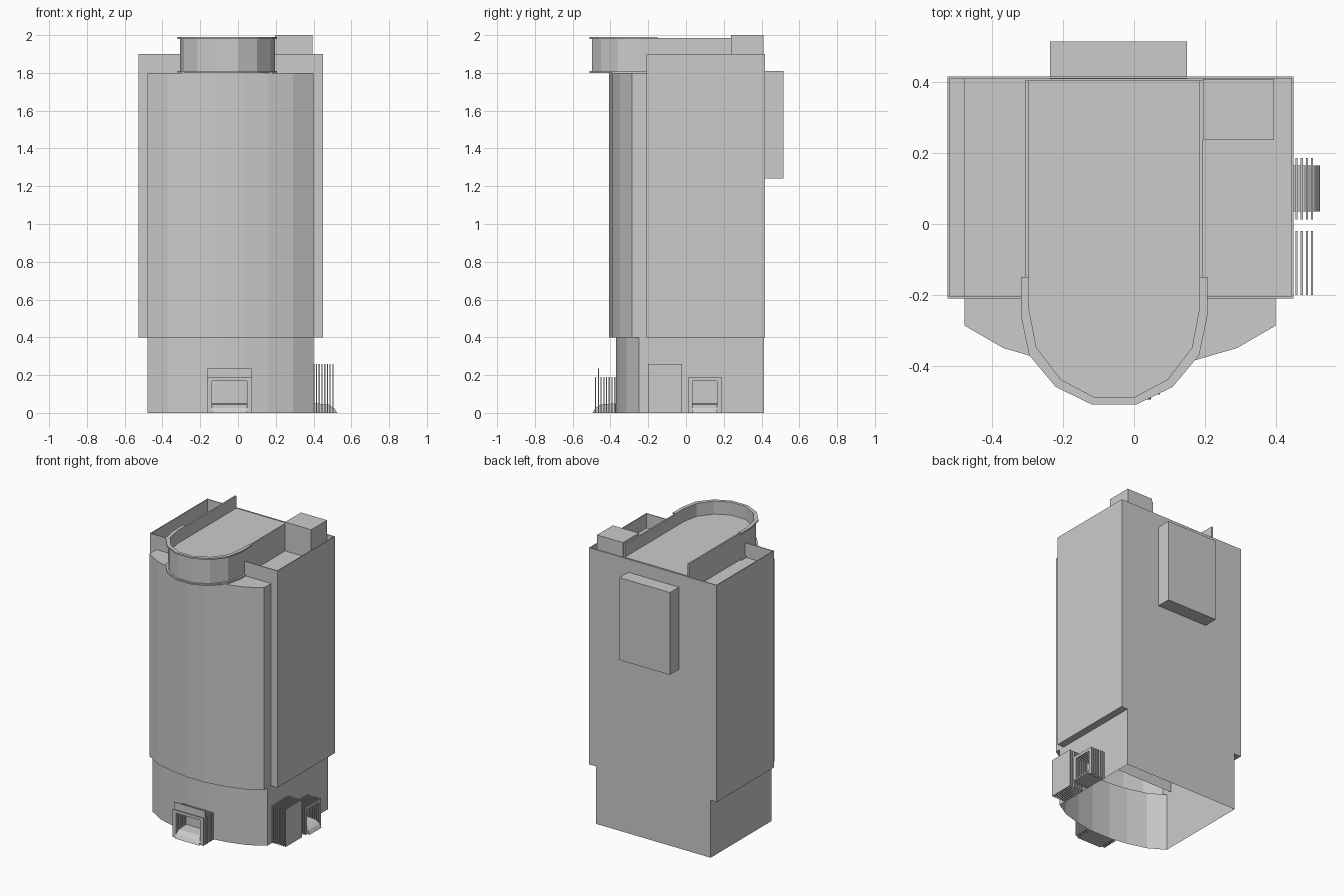
import bpy, bmesh

if "Cube" in bpy.data.objects:
    bpy.data.objects.remove(bpy.data.objects["Cube"])


def loft(name, rings, bottom=True, top=True):
    """Skin a stack of (outline, z) rings that share a vertex count."""
    bm = bmesh.new()
    rows = [[bm.verts.new((x, y, z)) for x, y in pts] for pts, z in rings]
    n = len(rows[0])
    for a, b in zip(rows, rows[1:]):
        for i in range(n):
            j = (i + 1) % n
            bm.faces.new((a[i], a[j], b[j], b[i]))
    if bottom:
        bm.faces.new(rows[0][::-1])
    if top:
        bm.faces.new(rows[-1])
    bmesh.ops.recalc_face_normals(bm, faces=bm.faces)
    me = bpy.data.meshes.new(name)
    bm.to_mesh(me)
    bm.free()
    ob = bpy.data.objects.new(name, me)
    bpy.context.collection.objects.link(ob)
    return ob


def rect(x0, x1, y0, y1):
    return [(x0, y0), (x1, y0), (x1, y1), (x0, y1)]


def box(name, x0, x1, y0, y1, z0, z1):
    return loft(name, [(rect(x0, x1, y0, y1), z0), (rect(x0, x1, y0, y1), z1)])


def prism(name, pts, z0, z1):
    return loft(name, [(pts, z0), (pts, z1)])


def mirrored(half, cx):
    """Outline from its right half, listed back to front."""
    return [(cx - x, y) for x, y in half] + [(cx + x, y) for x, y in half[::-1]]


# Bowed core: narrow open base, slightly wider bow above
CX = -0.039
base = mirrored([(.439, .413), (.439, -.25), (.33, -.315), (.2, -.352), (.07, -.37)], CX)
bow = mirrored([(.439, .413), (.439, -.287), (.33, -.35), (.2, -.388), (.07, -.407)], CX)
loft("bowed_core", [(base, 0), (base, .4), (bow, .4), (bow, 1.8)], bottom=False)

# Main block walls with a thin roof parapet
outer = rect(-.527, .45, -.21, .417)
inner = rect(-.521, .444, -.204, .411)
loft("main_block_walls", [(outer, .4), (outer, 1.9), (inner, 1.9), (inner, 1.79)],
     bottom=False, top=False)
for name, x0, x1 in (("left_soffit", -.527, -.478), ("right_soffit", .4, .45)):
    box(name, x0, x1, -.21, .415, .4, .402)
box("right_roof_strip", .39, .446, -.206, .413, 1.79, 1.8)

# Rear panel and stair head on the roof
box("rear_panel", -.237, .15, .41, .515, 1.24, 1.81)
box("stair_head", .195, .395, .237, .41, 1.79, 2.0)


# Round-nosed penthouse
def nose(s, back):
    half = [(.263, -.26), (.24, -.37), (.165, -.46), (.062, -.51)]
    half = [(x * s, y + (1 - s) * .25) for x, y in half]
    return mirrored([(.263 * s, back)] + half, -.056)


def band(name, s_out, s_in, back, z0, z1):
    prism(name, nose(s_out, back) + nose(s_in, back)[::-1], z0, z1)


prism("penthouse", nose(.955, .405), 1.8, 1.9)
band("penthouse_parapet", .955, .915, .405, 1.9, 1.985)
band("penthouse_top_trim", 1.0, .915, -.15, 1.98, 1.99)
band("penthouse_bottom_trim", 1.0, .94, -.15, 1.8, 1.81)


# Ribbed doorways: thin frames (u across, z up) stacked outward along d
def plate(name, profile, d, thick, place):
    """Extrude a (u, z) outline; place maps (u, d) to (x, y)."""
    bm = bmesh.new()
    a = [bm.verts.new((*place(u, d), z)) for u, z in profile]
    b = [bm.verts.new((*place(u, d + thick), z)) for u, z in profile]
    n = len(a)
    for i in range(n):
        j = (i + 1) % n
        bm.faces.new((a[i], a[j], b[j], b[i]))
    bm.faces.new(a)
    bm.faces.new(b[::-1])
    bmesh.ops.recalc_face_normals(bm, faces=bm.faces)
    me = bpy.data.meshes.new(name)
    bm.to_mesh(me)
    bm.free()
    bpy.context.collection.objects.link(bpy.data.objects.new(name, me))


def frame(w, h, side, head):
    i = w - side
    return [(-w, 0), (-w, h), (w, h), (w, 0), (i, 0), (i, h - head), (-i, h - head), (-i, 0)]


def front_place(u, d):
    return (-.045 + u, -d)


def right_place(v):
    return lambda u, d: (d, v + u)


for k in range(8):
    f = k * .0145
    tall = .235 if k == 6 else .19
    plate("front_door_rib", frame(.119, tall, .026, tall - .17), .374 + f, .006, front_place)
    plate("right_door_rib", frame(.087, .19, .022, .02), .398 + f, .006, right_place(.1))
    plate("right_vent_fin", [(-.09, 0), (-.09, .26), (.09, .26), (.09, 0)],
          .398 + f, .006, right_place(-.11))


# Sloped sill in each open doorway
def sill(name, w, d0, d1, place):
    steps = [(d1, 0), (d1 - .015, .025), (d1 - .045, .045), (d0, .05), (d0, 0)]
    bm = bmesh.new()
    a, b = [[bm.verts.new((*place(u, d), z)) for d, z in steps] for u in (-w, w)]
    for i in range(5):
        j = (i + 1) % 5
        bm.faces.new((a[i], a[j], b[j], b[i]))
    bm.faces.new(a)
    bm.faces.new(b[::-1])
    bmesh.ops.recalc_face_normals(bm, faces=bm.faces)
    me = bpy.data.meshes.new(name)
    bm.to_mesh(me)
    bm.free()
    bpy.context.collection.objects.link(bpy.data.objects.new(name, me))


sill("front_door_sill", .093, .37, .495, front_place)
sill("right_door_sill", .065, .4, .525, right_place(.1))
